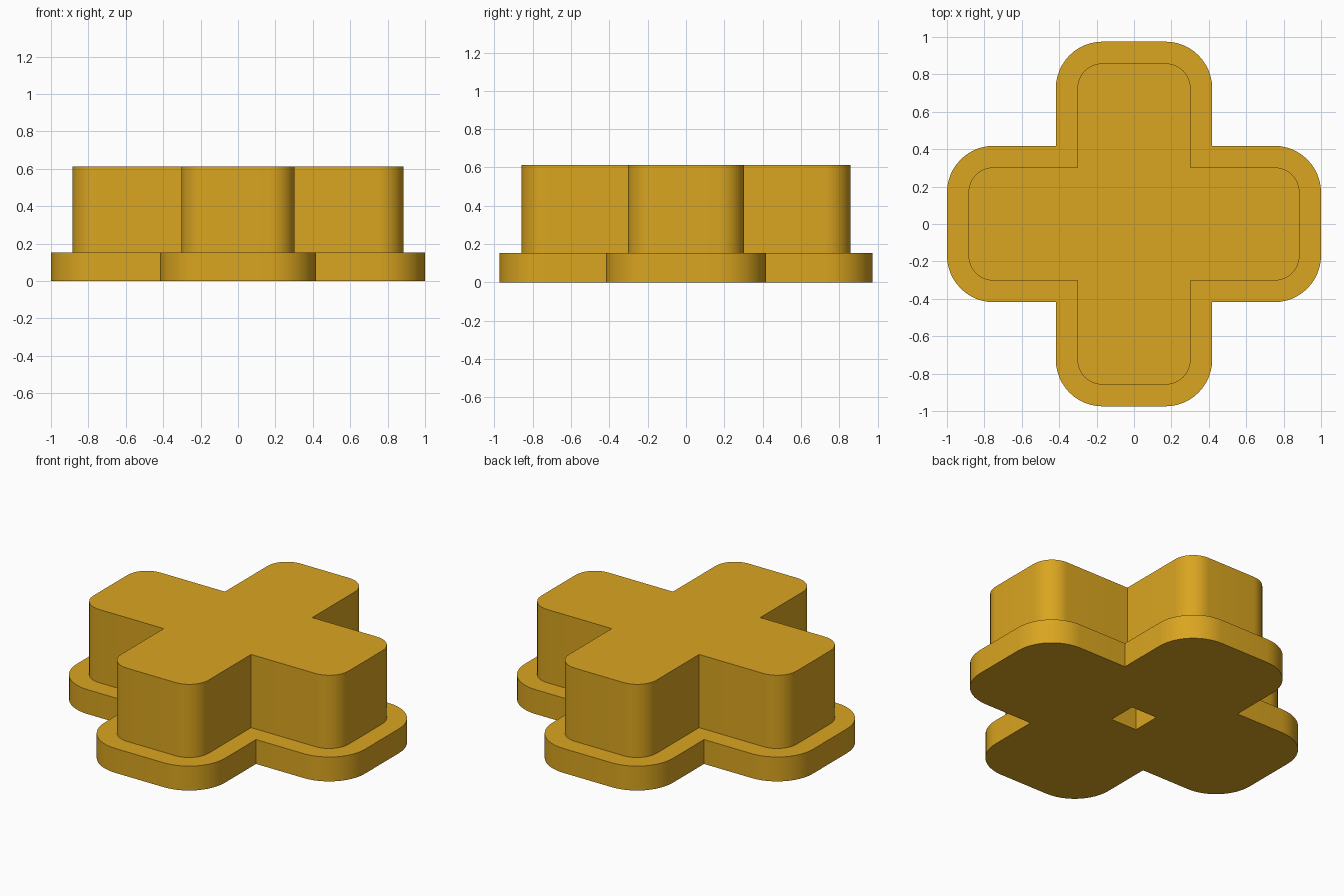
import bpy, bmesh, math

if "Cube" in bpy.data.objects:
    bpy.data.objects.remove(bpy.data.objects["Cube"])

SEGMENTS = 12  # steps per rounded corner


def cross_outline(ax, ay, w, r):
    """Counter-clockwise plus shape: arm reaches ax, ay, half width w, outer corner radius r."""
    def arc(cx, cy, start):
        return [(cx + r * math.cos(start + math.pi / 2 * i / SEGMENTS),
                 cy + r * math.sin(start + math.pi / 2 * i / SEGMENTS))
                for i in range(SEGMENTS + 1)]
    pts = []
    for k, reach in enumerate((ax, ay, ax, ay)):
        c, s = round(math.cos(k * math.pi / 2)), round(math.sin(k * math.pi / 2))
        arm = arc(reach - r, -w + r, -math.pi / 2) + arc(reach - r, w - r, 0) + [(w, w)]
        pts += [(x * c - y * s, x * s + y * c) for x, y in arm]
    return pts


bm = bmesh.new()


def ring(pts, z):
    return [bm.verts.new((x, y, z)) for x, y in pts]


def bridge(a, b):
    for i in range(len(a)):
        j = (i + 1) % len(a)
        bm.faces.new((a[i], a[j], b[j], b[i]))


# Wide flange, ledge and raised cross, stacked as matching outlines
flange = cross_outline(1.0, 0.975, 0.418, 0.25)
pad = cross_outline(0.885, 0.859, 0.303, 0.135)
rings = [ring(flange, 0), ring(flange, 0.153), ring(pad, 0.153), ring(pad, 0.612)]
for lower, upper in zip(rings, rings[1:]):
    bridge(lower, upper)
bm.faces.new(rings[-1])

# Square blind socket in the underside
h = 0.09
square = [(-h, -h), (h, -h), (h, h), (-h, h)]
mouth, floor = ring(square, 0), ring(square, 0.306)
bridge(mouth, floor)
bm.faces.new(floor)

# Underside between the flange edge and the socket
bm.edges.index_update()
rim = [e for e in bm.edges if all(v.co.z < 1e-6 for v in e.verts)]
bmesh.ops.triangle_fill(bm, edges=rim, use_beauty=True, normal=(0, 0, -1))
bmesh.ops.recalc_face_normals(bm, faces=bm.faces[:])

mesh = bpy.data.meshes.new("cross_button")
bm.to_mesh(mesh)
bm.free()
button = bpy.data.objects.new("cross_button", mesh)
bpy.context.collection.objects.link(button)

# Golden yellow throughout
gold = bpy.data.materials.new("golden_yellow")
gold.diffuse_color = (0.70, 0.376, 0.0144, 1)
gold.use_nodes = True
gold.node_tree.nodes["Principled BSDF"].inputs["Base Color"].default_value = gold.diffuse_color
mesh.materials.append(gold)

# Smooth corners, sharp rims
bpy.context.view_layer.objects.active = button
button.select_set(True)
bpy.ops.object.shade_smooth_by_angle(angle=math.radians(30))
